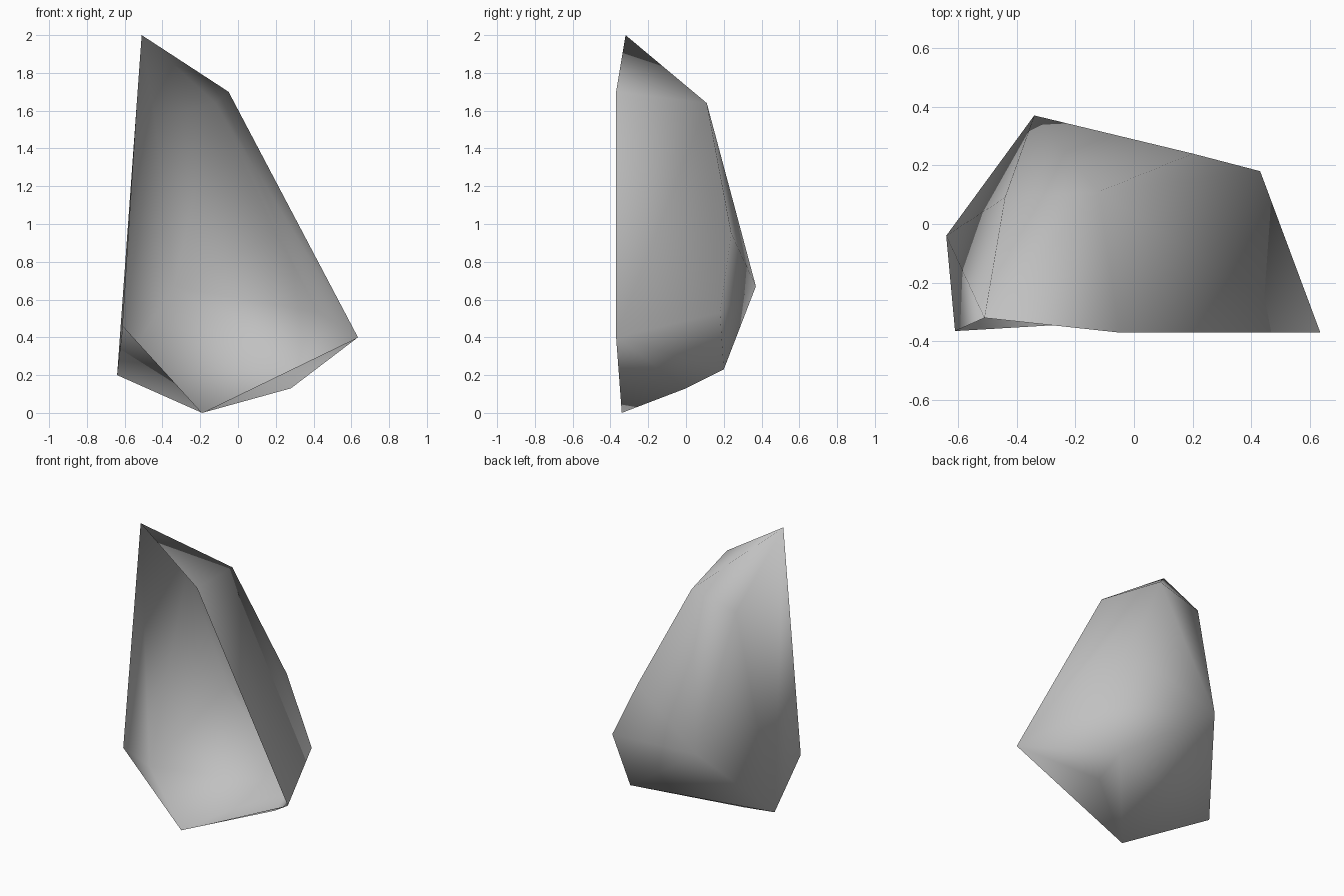
import bpy
import bmesh

old = bpy.data.objects.get("Cube")
if old:
    bpy.data.objects.remove(old, do_unlink=True)

# Stone colour
stone = bpy.data.materials.new("stone_grey")
stone.use_nodes = True
grey = (0.53, 0.53, 0.53, 1.0)
stone.diffuse_color = grey
stone.node_tree.nodes["Principled BSDF"].inputs["Base Color"].default_value = grey

# Corners of the rock shell
corners = {
    "peak": (-0.51, -0.32, 2.0),
    "front_shoulder": (-0.05, -0.37, 1.70),
    "front_tip": (0.635, -0.37, 0.40),
    "foot": (-0.19, -0.34, 0.0),
    "front_side": (-0.61, -0.365, 0.46),
    "side_base": (-0.64, -0.04, 0.20),
    "under": (0.28, 0.0, 0.13),
    "back_base": (0.28, 0.20, 0.23),
    "back_tip": (0.43, 0.18, 0.53),
    "back_ridge": (0.20, 0.24, 0.95),
    "back_bulge": (-0.34, 0.37, 0.67),
    "back_shoulder": (-0.12, 0.11, 1.64),
    "side_shoulder": (-0.44, 0.09, 1.56),
}
rim = ("peak", "front_shoulder", "front_tip", "foot", "front_side")

# Rock body: a hull around the corners, facing outward
bm = bmesh.new()
v = {name: bm.verts.new(co) for name, co in corners.items()}
bmesh.ops.convex_hull(bm, input=bm.verts[:])
bmesh.ops.recalc_face_normals(bm, faces=bm.faces[:])

# Open front: remove the facets spanning the rim, leaving a hollow shell
rim_verts = {v[name] for name in rim}
opening = [f for f in bm.faces if set(f.verts) <= rim_verts]
bmesh.ops.delete(bm, geom=opening, context="FACES")
for f in bm.faces:
    f.smooth = True

mesh = bpy.data.meshes.new("rock_shell")
bm.to_mesh(mesh)
bm.free()
mesh.materials.append(stone)
rock = bpy.data.objects.new("rock_shell", mesh)
bpy.context.collection.objects.link(rock)
